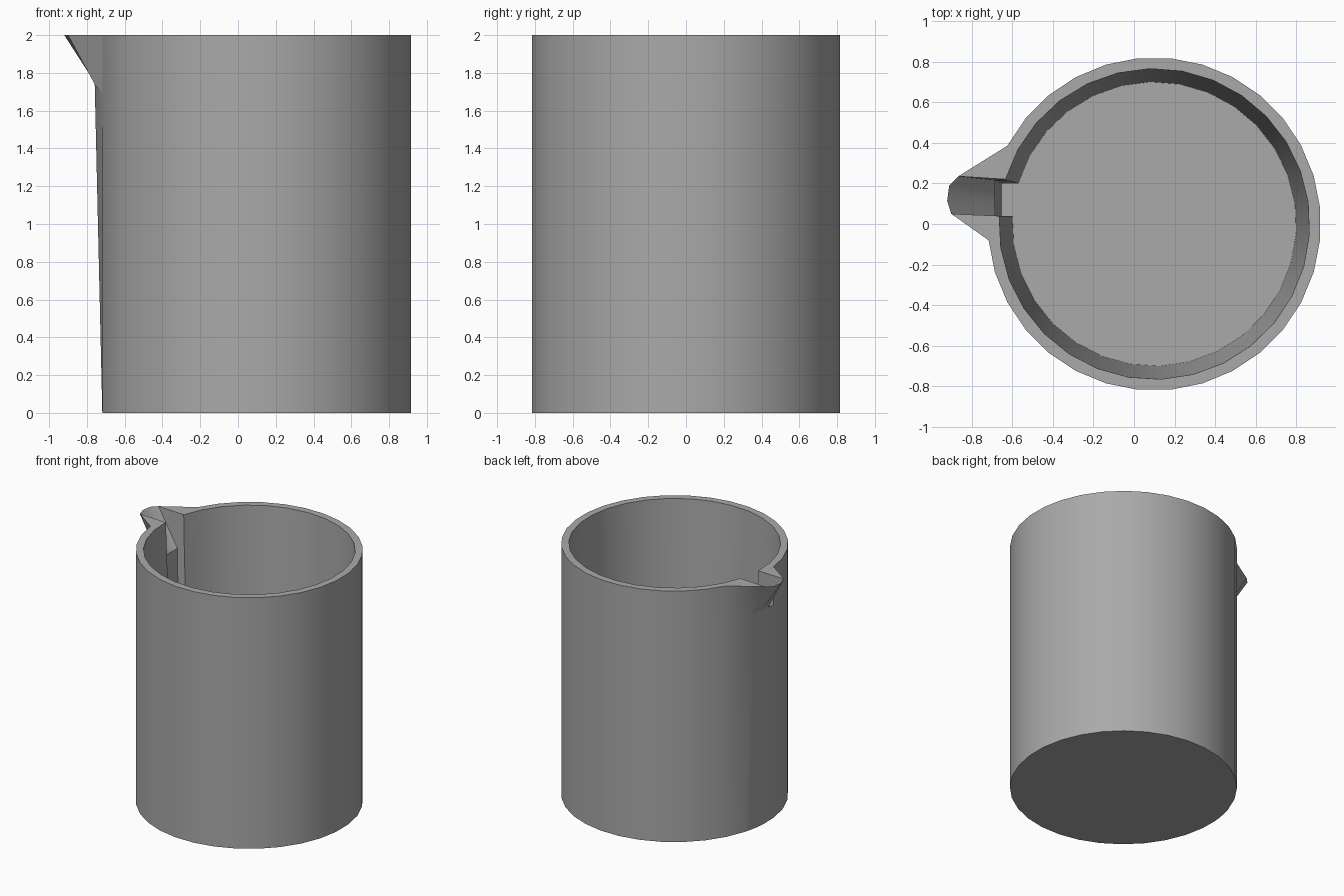
import bpy
import bmesh
from math import asin, cos, sin, pi, sqrt

cube = bpy.data.objects.get("Cube")
if cube:
    bpy.data.objects.remove(cube, do_unlink=True)

CENTRE_X = 0.1
SEGMENTS = 29
TIP = [(-0.865, 0.235), (-0.91, 0.19), (-0.92, 0.115), (-0.90, 0.05)]


def arc(radius, y_low, y_high, z):
    """Points round the cup, leaving a gap on the right side for the spout."""
    start = -pi - asin(y_low / radius) + 2 * pi
    end = 3 * pi - asin(y_high / radius)
    step = (end - start) / SEGMENTS
    return [(CENTRE_X + radius * cos(start + i * step),
             radius * sin(start + i * step), z) for i in range(SEGMENTS + 1)]


def bulge(radius, z):
    """Rounded part of the wall below the spout."""
    return [(CENTRE_X - sqrt(radius ** 2 - y ** 2), y, z) for x, y in TIP]


def channel(x, y_low, y_high, z):
    """Flat back of the pouring groove."""
    count = len(TIP) - 1
    return [(x, y_high + (y_low - y_high) * i / count, z) for i in range(count + 1)]


lip = [(x, y, 2.0) for x, y in TIP]

# Outer wall, rim, pouring groove and inner wall, in order along the surface
rings = [
    arc(0.82, -0.08, 0.385, 0.0) + bulge(0.82, 0.0),
    arc(0.82, -0.08, 0.385, 1.69) + bulge(0.86, 1.74),
    arc(0.82, -0.08, 0.385, 2.0) + lip,
    arc(0.765, 0.04, 0.22, 2.0) + lip,
    arc(0.755, 0.04, 0.215, 1.72) + channel(-0.685, 0.04, 0.215, 1.72),
    arc(0.70, 0.04, 0.20, 0.08) + channel(-0.65, 0.04, 0.20, 0.08),
]

bm = bmesh.new()
loops = [[bm.verts.new(p) for p in ring] for ring in rings]
for lower, upper in zip(loops, loops[1:]):
    for i in range(len(lower)):
        j = (i + 1) % len(lower)
        bm.faces.new((lower[i], lower[j], upper[j], upper[i]))
bm.faces.new(list(reversed(loops[0])))
bm.faces.new(loops[-1])
bmesh.ops.remove_doubles(bm, verts=bm.verts, dist=0.0005)
bmesh.ops.recalc_face_normals(bm, faces=bm.faces)

mesh = bpy.data.meshes.new("beaker")
bm.to_mesh(mesh)
bm.free()
beaker = bpy.data.objects.new("beaker", mesh)
bpy.context.collection.objects.link(beaker)

# Plain grey finish
grey = bpy.data.materials.new("plain grey")
grey.use_nodes = True
grey.diffuse_color = (0.4, 0.4, 0.4, 1)
grey.node_tree.nodes["Principled BSDF"].inputs["Base Color"].default_value = (0.4, 0.4, 0.4, 1)
mesh.materials.append(grey)

bpy.context.view_layer.objects.active = beaker
beaker.select_set(True)
bpy.ops.object.shade_smooth_by_angle(angle=pi / 6)
